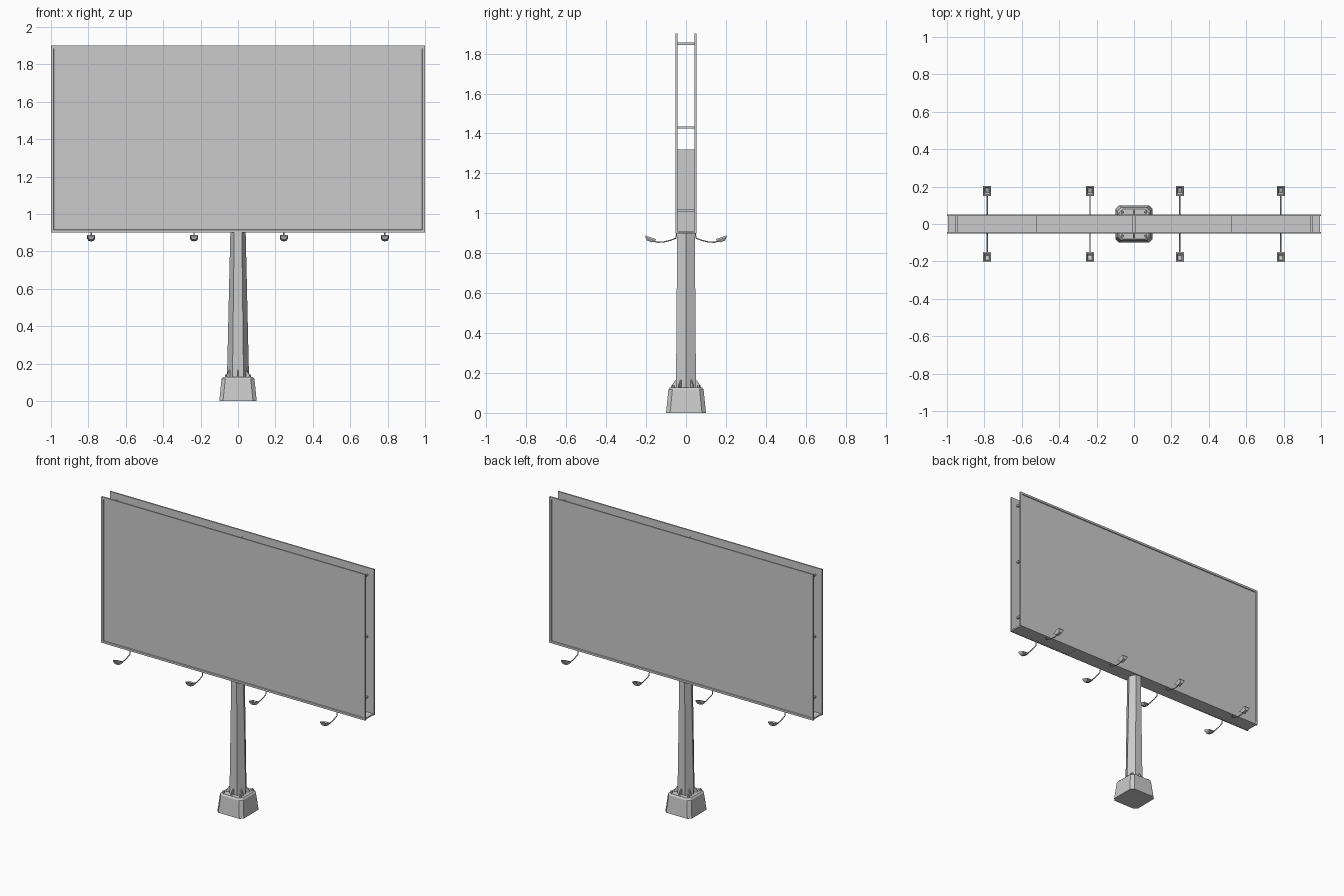
import bpy, bmesh, math
from mathutils import Vector, Matrix

cube = bpy.data.objects.get("Cube")
if cube:
    bpy.data.objects.remove(cube, do_unlink=True)

grey = bpy.data.materials.new("plain grey")
grey.use_nodes = True
grey.diffuse_color = (0.6, 0.6, 0.6, 1)
grey.node_tree.nodes["Principled BSDF"].inputs["Base Color"].default_value = (0.6, 0.6, 0.6, 1)


def finish(bm, name):
    bmesh.ops.recalc_face_normals(bm, faces=bm.faces)
    mesh = bpy.data.meshes.new(name)
    bm.to_mesh(mesh)
    bm.free()
    mesh.materials.append(grey)
    obj = bpy.data.objects.new(name, mesh)
    bpy.context.collection.objects.link(obj)
    return obj


def box(name, centre, size):
    bm = bmesh.new()
    bmesh.ops.create_cube(bm, size=1)
    bmesh.ops.scale(bm, vec=size, verts=bm.verts)
    bmesh.ops.translate(bm, vec=centre, verts=bm.verts)
    return finish(bm, name)


def loft(name, rings):
    """Closed solid through a stack of equal-length rings."""
    bm = bmesh.new()
    loops = [[bm.verts.new(p) for p in ring] for ring in rings]
    n = len(loops[0])
    for a, b in zip(loops, loops[1:]):
        for i in range(n):
            j = (i + 1) % n
            bm.faces.new((a[i], a[j], b[j], b[i]))
    bm.faces.new(loops[0])
    bm.faces.new(loops[-1])
    return finish(bm, name)


def hexagon(rx, ry, z):
    return [(rx * math.cos(i * math.pi / 3), ry * math.sin(i * math.pi / 3), z) for i in range(6)]


def cut_square(half, cut, z):
    """Square ring with clipped corners."""
    k = half - cut
    return [(half, -k, z), (half, k, z), (k, half, z), (-k, half, z),
            (-half, k, z), (-half, -k, z), (-k, -half, z), (k, -half, z)]


# Foundation block and tapered hexagonal column
loft("foundation", [cut_square(0.1, 0.02, 0), cut_square(0.088, 0.02, 0.118),
                    cut_square(0.08, 0.02, 0.128)])
loft("column", [hexagon(0.059, 0.058, 0.12), hexagon(0.041, 0.051, 0.905)])

# Gusset fins and anchor bolts around the column foot
for i in range(6):
    turn = Matrix.Rotation(math.radians(60 * i + 30), 3, 'Z')
    fin = [(0.045, 0.126), (0.075, 0.126), (0.075, 0.134), (0.052, 0.165), (0.045, 0.165)]
    loft("gusset_fin", [[turn @ Vector((r, s, z)) for r, z in fin] for s in (-0.003, 0.003)])
for i in range(4):
    bm = bmesh.new()
    bmesh.ops.create_cone(bm, cap_ends=True, segments=6, radius1=0.008, radius2=0.006, depth=0.014)
    a = math.radians(90 * i + 45)
    bmesh.ops.translate(bm, vec=(0.09 * math.cos(a), 0.09 * math.sin(a), 0.134), verts=bm.verts)
    finish(bm, "anchor_bolt")

# Core box and floor between the panels
box("core_box", (0, 0, 1.11), (1.04, 0.088, 0.42))
box("floor_plate", (0, 0, 0.906), (1.99, 0.088, 0.01))

# Cross struts joining the two panels
for x in (-0.948, 0, 0.948):
    for z in (1.015, 1.43, 1.85):
        if x or z > 1.32:
            box("cross_strut", (x, 0, z), (0.014, 0.09, 0.011))


def rect(hx, hz, y):
    return [(-hx, y, 1.4 - hz), (hx, y, 1.4 - hz), (hx, y, 1.4 + hz), (-hx, y, 1.4 + hz)]


def lamp(x, side):
    # Curved arm
    curve = bpy.data.curves.new("lamp_arm", 'CURVE')
    curve.dimensions = '3D'
    curve.bevel_depth = 0.0035
    curve.bevel_resolution = 1
    curve.use_fill_caps = True
    path = [(0.047, 0.9), (0.05, 0.876), (0.075, 0.866), (0.11, 0.857), (0.14, 0.855), (0.172, 0.863)]
    spline = curve.splines.new('POLY')
    spline.points.add(len(path) - 1)
    for p, (y, z) in zip(spline.points, path):
        p.co = (x, side * y, z, 1)
    curve.materials.append(grey)
    arm = bpy.data.objects.new("lamp_arm", curve)
    bpy.context.collection.objects.link(arm)

    # Flared head with a recessed opening, tilted towards the panel
    tilt = Matrix.Rotation(math.radians(19), 3, 'X')

    def ring(w, d, h):
        pts = [(-w, -d, h), (w, -d, h), (w, d, h), (-w, d, h)]
        out = []
        for p in pts:
            q = tilt @ Vector(p)
            out.append((x + q.x, side * (q.y + 0.177), q.z + 0.878))
        return out
    loft("lamp_head", [ring(0.011, 0.014, -0.02), ring(0.021, 0.027, -0.004), ring(0.021, 0.027, 0.002),
                       ring(0.016, 0.021, 0.002), ring(0.01, 0.013, -0.012)])


# Sign panels with a raised rim, and a row of lamps on each side
for side, label in ((-1, "front"), (1, "back")):
    loft(label + "_panel", [rect(1, 0.5, side * 0.042), rect(1, 0.5, side * 0.052),
                            rect(0.986, 0.486, side * 0.052), rect(0.984, 0.484, side * 0.047)])
    for x in (-0.785, -0.235, 0.245, 0.785):
        lamp(x, side)
